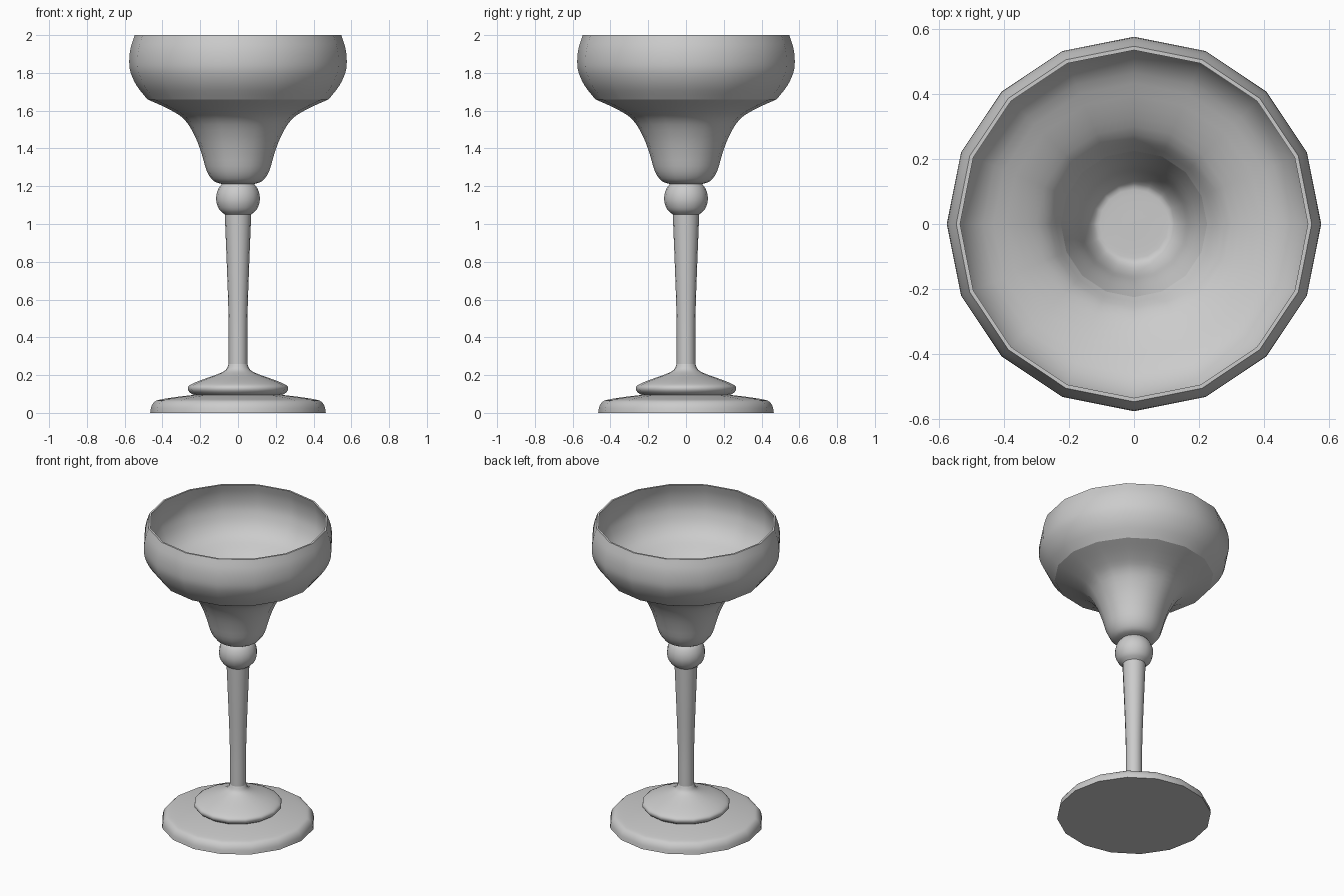
import bpy, bmesh, math
from mathutils import Vector

if "Cube" in bpy.data.objects:
    bpy.data.objects.remove(bpy.data.objects["Cube"])

SIDES = 16


def spline(pts, n=3):
    """Smooth curve through the (radius, height) points."""
    p = [Vector(q) for q in pts]
    if len(p) < 3:
        return p
    p = [2 * p[0] - p[1]] + p + [2 * p[-1] - p[-2]]
    out = []
    for i in range(1, len(p) - 2):
        a, b, c, d = p[i - 1:i + 3]
        for k in range(n):
            t = k / n
            out.append(0.5 * (2 * b + (c - a) * t + (2 * a - 5 * b + 4 * c - d) * t**2
                              + (3 * b - a - 3 * c + d) * t**3))
    out.append(p[-2])
    return out


def lathe(name, segments):
    """Spin consecutive smooth segments; rings where segments meet are sharp."""
    bm = bmesh.new()
    prev, sharp = None, False
    for seg in segments:
        for j, pt in enumerate(spline(seg)):
            if j == 0 and prev:
                sharp = True
                continue
            if pt.x < 1e-5:
                ring = [bm.verts.new((0, 0, pt.y))] * SIDES
            else:
                ring = [bm.verts.new((pt.x * math.cos(a), pt.x * math.sin(a), pt.y))
                        for a in (2 * math.pi * i / SIDES for i in range(SIDES))]
            if prev:
                for i in range(SIDES):
                    k = (i + 1) % SIDES
                    quad = [prev[i], prev[k], ring[k], ring[i]]
                    bm.faces.new(list(dict.fromkeys(quad))).smooth = True
                    if sharp:
                        bm.edges.get((prev[i], prev[k])).smooth = False
            prev, sharp = ring, False
    bm.normal_update()
    me = bpy.data.meshes.new(name)
    bm.to_mesh(me)
    bm.free()
    ob = bpy.data.objects.new(name, me)
    bpy.context.collection.objects.link(ob)
    return ob


# Foot plate
lathe("foot", [
    [(0, 0), (0.465, 0)],
    [(0.465, 0), (0.458, 0.035), (0.44, 0.06), (0.41, 0.071), (0.32, 0.085), (0.235, 0.095)],
])

# Flared collar and tapering stem
lathe("stem", [
    [(0.235, 0.095), (0.257, 0.11), (0.266, 0.128), (0.255, 0.147), (0.2, 0.172),
     (0.11, 0.204), (0.065, 0.228), (0.049, 0.26)],
    [(0.049, 0.26), (0.05, 0.5), (0.058, 0.75), (0.07, 1.05)],
])

# Ball between stem and bowl
lathe("knob", [
    [(0.07, 1.05), (0.098, 1.075), (0.114, 1.115), (0.114, 1.155), (0.102, 1.19), (0.085, 1.212)],
])

# Hollow bowl: outside, rim, inside, well, floor
lathe("bowl", [
    [(0.085, 1.212), (0.13, 1.228), (0.165, 1.28), (0.192, 1.37), (0.228, 1.465),
     (0.285, 1.555), (0.37, 1.61), (0.48, 1.66)],
    [(0.48, 1.66), (0.535, 1.73), (0.568, 1.80), (0.576, 1.86), (0.569, 1.93), (0.547, 2.0)],
    [(0.547, 2.0), (0.535, 2.0)],
    [(0.535, 2.0), (0.555, 1.93), (0.561, 1.86), (0.55, 1.80), (0.52, 1.735), (0.465, 1.68),
     (0.36, 1.63), (0.275, 1.575), (0.225, 1.5)],
    [(0.225, 1.5), (0.18, 1.38), (0.155, 1.295), (0.125, 1.243), (0.09, 1.235), (0, 1.235)],
])
